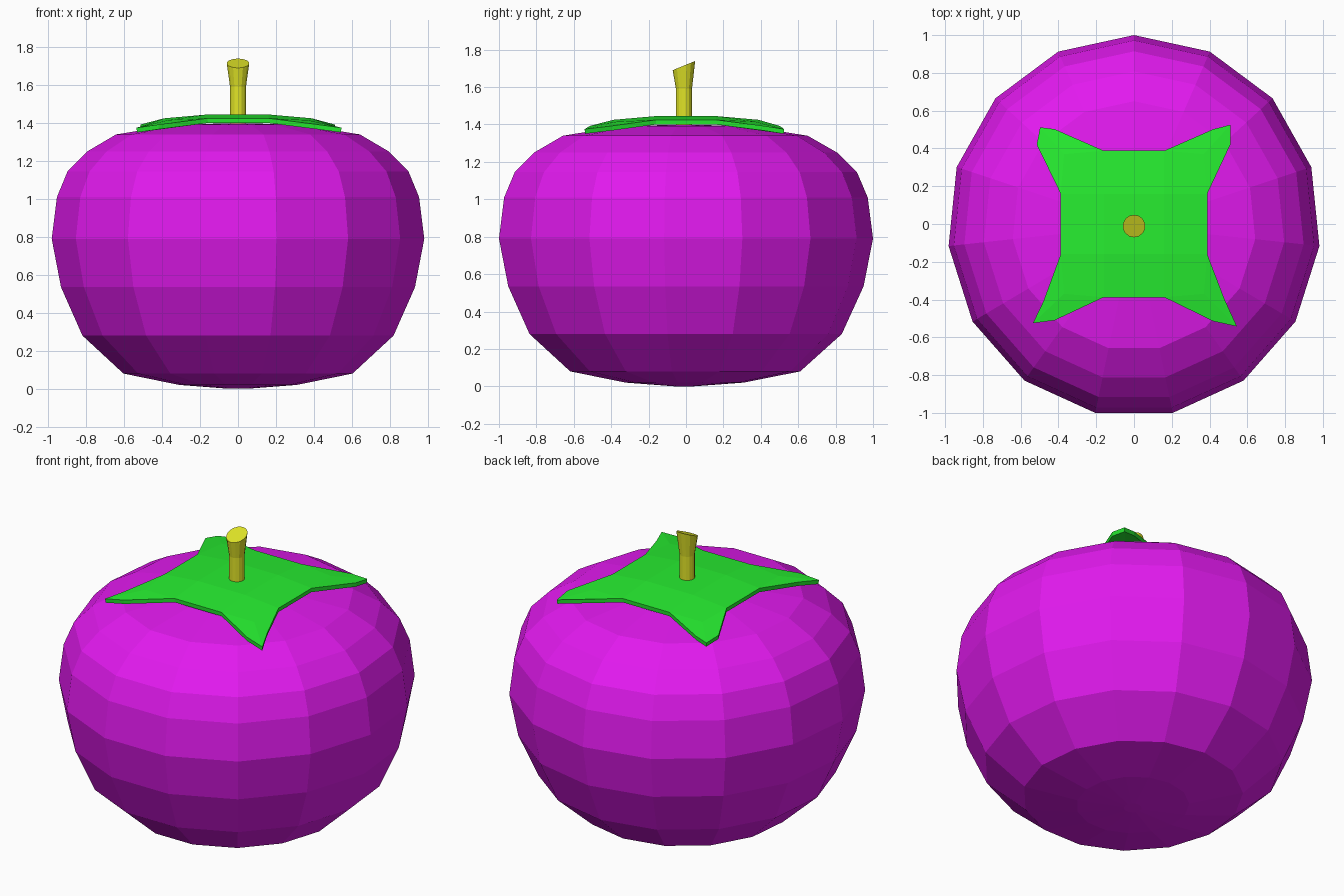
import bpy
import math

if "Cube" in bpy.data.objects:
    bpy.data.objects.remove(bpy.data.objects["Cube"])

CY = -0.011  # shared axis offset in y


def make(name, verts, faces, color):
    me = bpy.data.meshes.new(name)
    me.from_pydata(verts, [], faces)
    me.update()
    ob = bpy.data.objects.new(name, me)
    bpy.context.collection.objects.link(ob)
    mat = bpy.data.materials.new(name + "_color")
    mat.diffuse_color = (*color, 1)
    mat.use_nodes = True
    mat.node_tree.nodes["Principled BSDF"].inputs["Base Color"].default_value = mat.diffuse_color
    me.materials.append(mat)
    return ob


def lathe(name, profile, n, color, sx=1.0, sy=1.0, slant=0.0):
    """Stack rings (radius, z); slant tilts only the last ring."""
    verts, faces = [], []
    for k, (r, z) in enumerate(profile):
        tilt = slant if k == len(profile) - 1 else 0
        for i in range(n):
            a = math.pi / 2 + 2 * math.pi * i / n
            y = r * sy * math.sin(a)
            verts.append((r * sx * math.cos(a), CY + y, z + tilt * y))
    for k in range(len(profile) - 1):
        for i in range(n):
            j = (i + 1) % n
            faces.append((k * n + i, k * n + j, (k + 1) * n + j, (k + 1) * n + i))
    faces.append(tuple(reversed(range(n))))
    last = (len(profile) - 1) * n
    faces.append(tuple(range(last, last + n)))
    return make(name, verts, faces, color)


# Fruit body: 15-sided squashed sphere
lathe("fruit_body",
      [(0.05, 0.0), (0.315, 0.02), (0.615, 0.08), (0.835, 0.28), (0.95, 0.535),
       (1.0, 0.79), (0.972, 1.01), (0.915, 1.145), (0.81, 1.25),
       (0.654, 1.34), (0.33, 1.392), (0.05, 1.398)],
      15, (0.76, 0.01, 0.86), 0.987, 1.011)

# Stem: flared toward a slanted cut
lathe("stem", [(0.043, 1.39), (0.043, 1.59), (0.06, 1.715)], 14,
      (0.75, 0.78, 0.02), slant=0.41)

# Leaf cap: central square, four sides, four pointed corners
verts, faces = [], []


def add(*pts):
    start = len(verts)
    verts.extend(pts)
    faces.append(tuple(range(start, start + len(pts))))


q, e, c = 0.16, 0.388, 0.37
add((-q, -q, 1.445), (q, -q, 1.445), (q, q, 1.445), (-q, q, 1.445))
for s in (1, -1):
    ring = [(q, -q), (e, -q), (e, q), (q, q)]
    add(*[(s * x, s * y, 1.445 if x == q else 1.425) for x, y in ring])
    add(*[(-s * y, s * x, 1.445 if x == q else 1.425) for x, y in ring])

# each corner: x sign, y sign, tip, shoulder along x side, shoulder along y side
corners = [(1, 1, (0.51, 0.525), (0.51, 0.42), (0.42, 0.502)),
           (-1, 1, (0.497, 0.512), (0.515, 0.42), (0.42, 0.502)),
           (-1, -1, (0.535, 0.525), (0.48, 0.41), (0.42, 0.51)),
           (1, -1, (0.545, 0.542), (0.48, 0.40), (0.42, 0.515))]
for sx, sy, tip, a, b in corners:
    P = {"i": (q, q, 1.445), "x": (e, q, 1.425), "y": (q, e, 1.425),
         "c": (c, c, 1.415), "t": (*tip, 1.375), "a": (*a, 1.392), "b": (*b, 1.392)}
    for quad in ("ixcy", "xatc", "yctb"):
        pts = [(sx * P[k][0], sy * P[k][1], P[k][2]) for k in quad]
        add(*(pts if sx * sy > 0 else pts[::-1]))

leaf = make("leaf_cap", verts, faces, (0.02, 0.85, 0.03))
weld = leaf.modifiers.new("weld", "WELD")
weld.merge_threshold = 0.001
solid = leaf.modifiers.new("thickness", "SOLIDIFY")
solid.thickness = 0.025
solid.offset = -1
